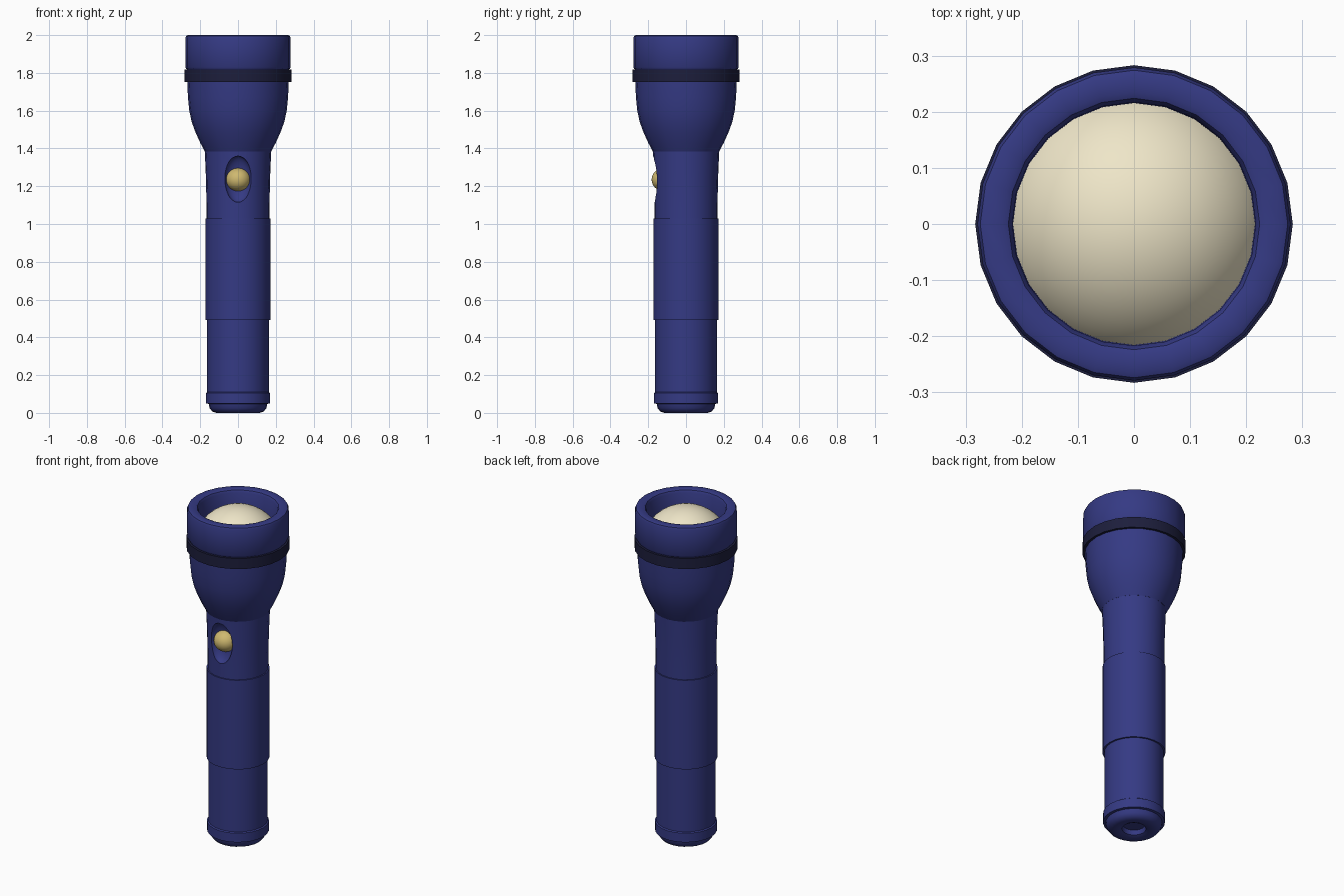
import bpy, bmesh, math
from mathutils import Matrix, Vector

if "Cube" in bpy.data.objects:
    bpy.data.objects.remove(bpy.data.objects["Cube"])

SIDES = 24


def material(name, rgb):
    m = bpy.data.materials.new(name)
    m.diffuse_color = (*rgb, 1)
    m.use_nodes = True
    m.node_tree.nodes["Principled BSDF"].inputs["Base Color"].default_value = m.diffuse_color
    return m


BLUE = material("blue_metal", (0.035, 0.042, 0.23))
BLACK = material("dark_rubber", (0.012, 0.013, 0.045))
CREAM = material("cream_glass", (0.86, 0.79, 0.58))
GOLD = material("gold_button", (0.62, 0.48, 0.16))


def finish(name, bm, mat):
    bmesh.ops.recalc_face_normals(bm, faces=bm.faces)
    me = bpy.data.meshes.new(name)
    bm.to_mesh(me)
    bm.free()
    me.materials.append(mat)
    ob = bpy.data.objects.new(name, me)
    bpy.context.collection.objects.link(ob)
    return ob


def smooth(ob, angle=35):
    bpy.ops.object.select_all(action='DESELECT')
    ob.select_set(True)
    bpy.context.view_layer.objects.active = ob
    bpy.ops.object.shade_smooth_by_angle(angle=math.radians(angle))


def lathe(name, profile, mat):
    """Turn (radius, z) points around the z axis."""
    bm = bmesh.new()
    vs = [bm.verts.new((r, 0, z)) for r, z in profile]
    es = [bm.edges.new(p) for p in zip(vs, vs[1:])]
    bmesh.ops.spin(bm, geom=vs + es, cent=(0, 0, 0), axis=(0, 0, 1),
                   angle=math.tau, steps=SIDES, use_merge=False)
    bmesh.ops.remove_doubles(bm, verts=bm.verts, dist=1e-4)
    ob = finish(name, bm, mat)
    smooth(ob)
    return ob


def ball(name, centre, radii, mat, seg=32):
    bm = bmesh.new()
    bmesh.ops.create_uvsphere(
        bm, u_segments=seg, v_segments=seg // 2, radius=1,
        matrix=Matrix.Translation(centre) @ Matrix.Diagonal(Vector((*radii, 1))))
    ob = finish(name, bm, mat)
    smooth(ob, 60)
    return ob


# tail cap with the round recess underneath
lathe("tail_cap", [(0, 0.035), (0.06, 0.035), (0.066, 0.008), (0.085, 0), (0.115, 0),
                   (0.137, 0.008), (0.15, 0.025), (0.155, 0.048), (0.17, 0.05),
                   (0.17, 0.105), (0.163, 0.11), (0, 0.11)], BLUE)

# barrel and grip sleeve
lathe("barrel", [(0, 0.1), (0.163, 0.1), (0.163, 0.5), (0, 0.5)], BLUE)
lathe("grip", [(0, 0.492), (0.173, 0.492), (0.173, 1.03), (0, 1.03)], BLUE)

# neck, with an oval hollow cut for the switch
neck = lathe("neck", [(0, 1.02), (0.166, 1.02), (0.167, 1.12), (0.17, 1.25),
                      (0.176, 1.395), (0, 1.395)], BLUE)
cutter = ball("switch_cutter", (0, -0.165, 1.238), (0.072, 0.05, 0.123), BLUE)
cutter.hide_render = True
cut = neck.modifiers.new("switch_hollow", 'BOOLEAN')
cut.operation = 'DIFFERENCE'
cut.solver = 'EXACT'
cut.object = cutter
bpy.context.view_layer.objects.active = neck
bpy.ops.object.modifier_apply(modifier=cut.name)
bpy.data.objects.remove(cutter)
smooth(neck)

# push button
ball("switch_button", (0, -0.118, 1.235), (0.066, 0.064, 0.061), GOLD)

# flared head
lathe("head", [(0, 1.385), (0.176, 1.385), (0.2, 1.43), (0.225, 1.485), (0.245, 1.54),
               (0.258, 1.6), (0.265, 1.67), (0.269, 1.76), (0.27, 1.83), (0.2, 1.83)], BLUE)

# rubber ring
lathe("rubber_ring", [(0.26, 1.753), (0.283, 1.753), (0.283, 1.817), (0.26, 1.817)], BLACK)

# bezel with open mouth
lathe("bezel", [(0.215, 1.82), (0.273, 1.82), (0.279, 1.83), (0.279, 1.985), (0.274, 1.996),
                (0.265, 2.0), (0.235, 2.0), (0.224, 1.995), (0.217, 1.982), (0.215, 1.82)], BLUE)

# domed lens
ball("lens", (0, 0, 1.745), (0.25, 0.25, 0.25), CREAM, 48)
